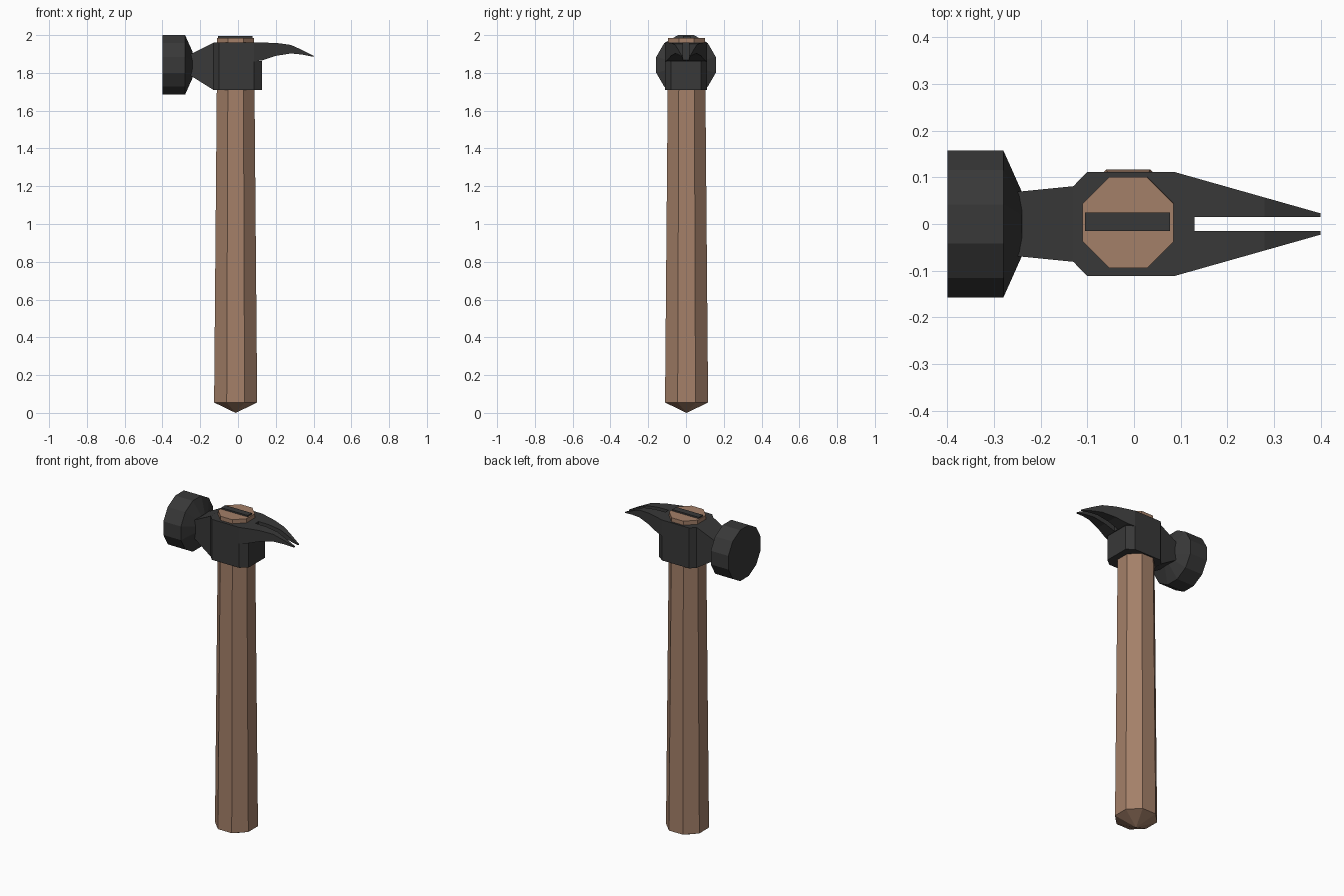
import bpy, bmesh, math

cube = bpy.data.objects.get("Cube")
if cube:
    bpy.data.objects.remove(cube, do_unlink=True)


def material(name, rgb):
    m = bpy.data.materials.new(name)
    m.use_nodes = True
    col = (*rgb, 1.0)
    m.diffuse_color = col
    m.node_tree.nodes["Principled BSDF"].inputs["Base Color"].default_value = col
    return m


WOOD = material("brown wood", (0.37, 0.215, 0.14))
STEEL = material("dark steel", (0.04, 0.04, 0.04))


def loft(name, rings, mat):
    """Join rings of equal point count with flat faces and cap both ends."""
    bm = bmesh.new()
    loops = [[bm.verts.new(p) for p in ring] for ring in rings]
    n = len(loops[0])
    for a, b in zip(loops, loops[1:]):
        for i in range(n):
            j = (i + 1) % n
            bm.faces.new((a[i], a[j], b[j], b[i]))
    bm.faces.new(loops[0])
    bm.faces.new(loops[-1])
    bmesh.ops.remove_doubles(bm, verts=bm.verts, dist=1e-5)
    bmesh.ops.recalc_face_normals(bm, faces=bm.faces)
    mesh = bpy.data.meshes.new(name)
    bm.to_mesh(mesh)
    bm.free()
    mesh.materials.append(mat)
    ob = bpy.data.objects.new(name, mesh)
    bpy.context.collection.objects.link(ob)
    return ob


def box_ring(x, y0, y1, z0, z1):
    return [(x, y0, z0), (x, y1, z0), (x, y1, z1), (x, y0, z1)]


def polygon(sides, flat):
    """Regular polygon with flats on the axes, flat = centre-to-flat distance."""
    r = flat / math.cos(math.pi / sides)
    angles = [math.tau * (i + 0.5) / sides for i in range(sides)]
    return [(r * math.cos(a), r * math.sin(a)) for a in angles]


# Octagonal tapered handle with a pointed butt
HX, HY = -0.0125, 0.003


def handle_ring(z, flat):
    return [(HX + u, HY + v, z) for u, v in polygon(8, flat)]


handle = loft("handle", [handle_ring(0.055, 0.114), handle_ring(1.985, 0.0975)], WOOD)
bm = bmesh.new()
bm.from_mesh(handle.data)
butt = min(bm.faces, key=lambda f: f.calc_center_median().z)
tip = bmesh.ops.poke(bm, faces=[butt])["verts"][0]
tip.co.z = 0.0
bm.to_mesh(handle.data)
bm.free()

# Steel wedge set in the top of the handle
loft("handle_wedge", [box_ring(x, -0.015, 0.025, 1.95, 1.994) for x in (-0.105, 0.077)], STEEL)

# Twelve-sided striking face, narrowing to the neck
loft("striking_face", [[(x, u, 1.8425 + v) for u, v in polygon(12, f)]
                       for x, f in ((-0.4, 0.1575), (-0.28, 0.1575), (-0.24, 0.068))], STEEL)

# Neck and central block around the handle: x, half width, bottom, top
loft("head_body", [box_ring(x, -w, w, z0, z1) for x, w, z0, z1 in (
    (-0.25, 0.069, 1.785, 1.90), (-0.13, 0.081, 1.71, 1.96),
    (-0.10, 0.112, 1.71, 1.96), (0.085, 0.112, 1.71, 1.96))], STEEL)

# Chamfered block below the claw
loft("head_cheek", [box_ring(x, -w, w, 1.71, 1.863)
                    for x, w in ((0.085, 0.112), (0.128, 0.08))], STEEL)


# Claw: solid root, then two curved prongs either side of the slot
def claw_width(x):
    return 0.112 - (x - 0.085) * 0.283


loft("claw_root", [box_ring(x, -claw_width(x), claw_width(x), z0, 1.96)
                   for x, z0 in ((0.085, 1.86), (0.13, 1.867))], STEEL)

PRONG = [(0.13, 1.867, 1.96), (0.20, 1.89, 1.959), (0.28, 1.903, 1.948),
         (0.34, 1.897, 1.921), (0.40, 1.885, 1.891)]
for side, s in (("left", 1), ("right", -1)):
    loft("claw_prong_" + ("back" if s > 0 else "front"),
         [box_ring(x, s * 0.015, s * claw_width(x), z0, z1) for x, z0, z1 in PRONG], STEEL)
